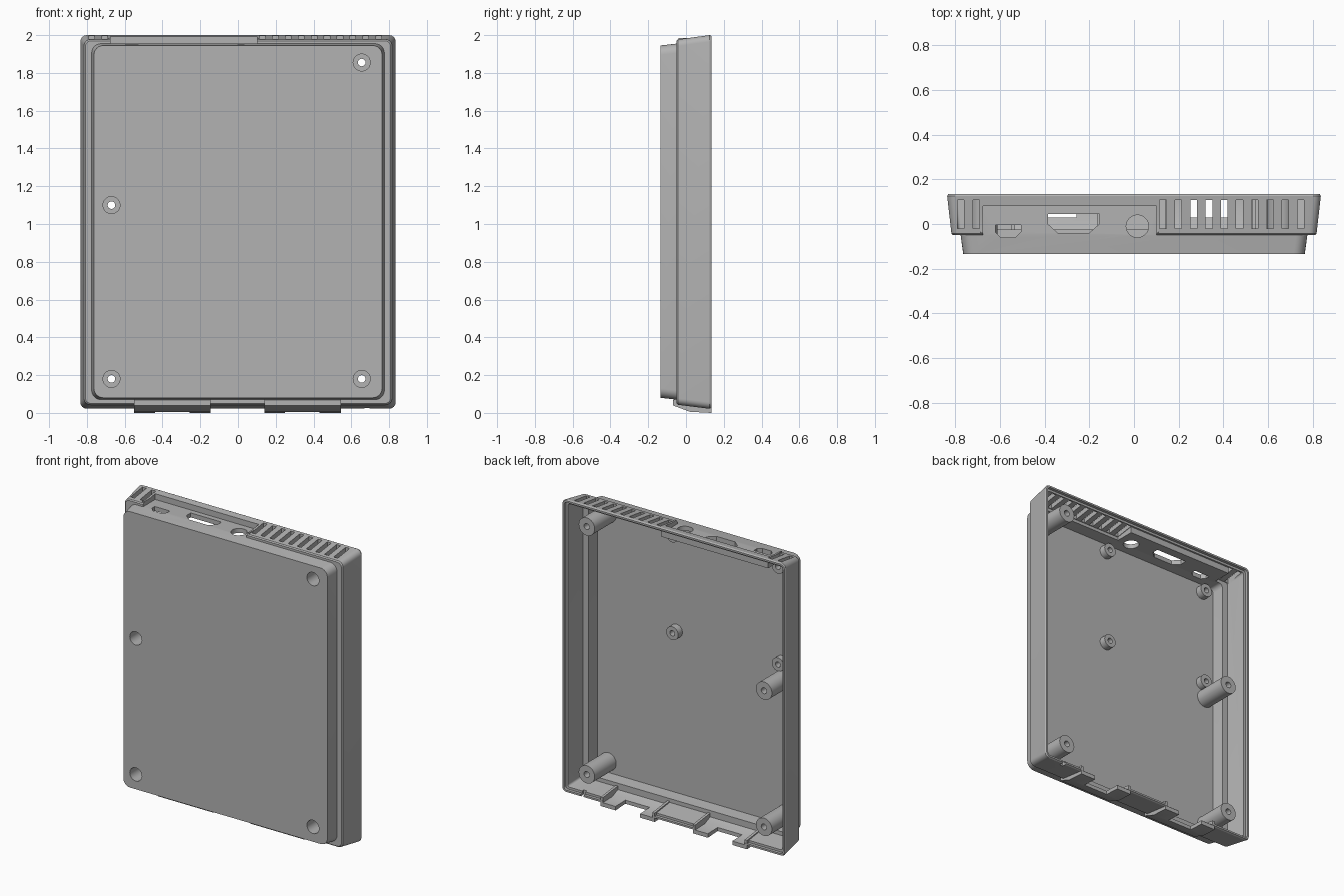
import bpy, bmesh, math
from mathutils import Vector

cube = bpy.data.objects.get("Cube")
if cube:
    bpy.data.objects.remove(cube, do_unlink=True)

grey = bpy.data.materials.new("grey plastic")
grey.use_nodes = True
COLOR = (0.45, 0.45, 0.45, 1)
grey.diffuse_color = COLOR
grey.node_tree.nodes["Principled BSDF"].inputs["Base Color"].default_value = COLOR


def make(name, bm):
    bmesh.ops.recalc_face_normals(bm, faces=bm.faces)
    me = bpy.data.meshes.new(name)
    bm.to_mesh(me)
    bm.free()
    me.materials.append(grey)
    ob = bpy.data.objects.new(name, me)
    bpy.context.collection.objects.link(ob)
    return ob


def loft(bm, rings, cap=True):
    """Skin a list of point rings; without caps the last ring joins the first."""
    vs = [[bm.verts.new(p) for p in ring] for ring in rings]
    n = len(vs[0])
    pairs = list(zip(vs, vs[1:])) + ([] if cap else [(vs[-1], vs[0])])
    for a, b in pairs:
        for i in range(n):
            j = (i + 1) % n
            bm.faces.new((a[i], a[j], b[j], b[i]))
    if cap:
        bm.faces.new(vs[0])
        bm.faces.new(vs[-1])


def prism(bm, pts, a, b, axis):
    place = {"x": lambda p, t: (t, p[0], p[1]),
             "y": lambda p, t: (p[0], t, p[1]),
             "z": lambda p, t: (p[0], p[1], t)}[axis]
    loft(bm, [[place(p, t) for p in pts] for t in (a, b)])


def box(bm, x0, x1, y0, y1, z0, z1):
    prism(bm, [(x0, y0), (x1, y0), (x1, y1), (x0, y1)], z0, z1, "z")


def circle(cx, cy, r, n=32):
    return [(cx + r * math.cos(math.tau * i / n), cy + r * math.sin(math.tau * i / n))
            for i in range(n)]


def rounded(y, hx, z0, z1, r, n=6):
    """Rounded rectangle facing the front."""
    pts = []
    for k, (cx, cz) in enumerate([(hx - r, z1 - r), (r - hx, z1 - r),
                                  (r - hx, z0 + r), (hx - r, z0 + r)]):
        for i in range(n + 1):
            t = math.pi / 2 * (k + i / n)
            pts.append((cx + r * math.cos(t), y, cz + r * math.sin(t)))
    return pts


def boolean(ob, bm, operation):
    tool = make("cutter", bm)
    tool.hide_render = True
    mod = ob.modifiers.new(operation, "BOOLEAN")
    mod.operation, mod.object, mod.solver = operation, tool, "EXACT"
    bpy.ops.object.select_all(action="DESELECT")
    bpy.context.view_layer.objects.active = ob
    ob.select_set(True)
    bpy.ops.object.modifier_apply(modifier=mod.name)
    bpy.data.objects.remove(tool, do_unlink=True)


def smooth(ob):
    bpy.ops.object.select_all(action="DESELECT")
    bpy.context.view_layer.objects.active = ob
    ob.select_set(True)
    bpy.ops.object.shade_smooth_by_angle(angle=math.radians(30))


# Stepped shell, outside from the front face to the rim, then back down inside
bm = bmesh.new()
loft(bm, [rounded(*s) for s in [
    (-.135, .763, .08, 1.945, .05),
    (-.05, .775, .07, 1.955, .05),
    (-.05, .808, .05, 1.97, .03),
    (-.043, .816, .043, 1.977, .035),
    (.125, .835, .022, 2.0, .035),
    (.135, .83, .027, 1.995, .03),
    (.135, .818, .039, 1.983, .02),
    (.115, .818, .039, 1.983, .02),
    (.115, .803, .054, 1.968, .015),
    (-.025, .787, .072, 1.948, .015),
    (-.025, .747, .098, 1.927, .03),
    (-.105, .737, .106, 1.919, .03)]])
shell = make("case_shell", bm)

# Port recess backing and the two latch bulges on the bottom edge
TABS = (-.3475, .3425)
bm = bmesh.new()
box(bm, -.688, .112, -.04, .105, 1.925, 1.985)
for cx in TABS:
    prism(bm, [(-.07, .068), (-.07, .04), (.02, .006), (.134, 0), (.134, .06), (-.03, .08)],
          cx - .2025, cx + .2025, "x")
boolean(shell, bm, "UNION")

# Port recess, hollow latch bulges, vents and screw holes
POSTS = [(.655, 1.855), (-.67, 1.10), (-.67, .18), (.655, .18)]
bm = bmesh.new()
box(bm, -.675, .10, -.3, .08, 1.955, 2.2)
for cx in TABS:
    prism(bm, [(-.025, .1), (-.025, .055), (.03, .03), (.2, .025), (.2, .1)],
          cx - .185, cx + .185, "x")
for x in [-.775, -.705] + [.13 + .0683 * i for i in range(10)]:
    box(bm, x - .015, x + .015, -.02, .107, 1.935, 2.2)
for x, z in POSTS:
    prism(bm, circle(x, z, .045), -.3, -.09, "y")
box(bm, .67, .695, .1, .3, -.1, .06)
boolean(shell, bm, "DIFFERENCE")

# Port openings and the gaps between latch hooks
bm = bmesh.new()
prism(bm, [(-.62, -.005), (-.505, -.005), (-.505, -.035), (-.53, -.06),
           (-.595, -.06), (-.62, -.035)], 1.9, 2.1, "z")
prism(bm, [(-.385, .045), (-.155, .045), (-.155, 0), (-.2, -.04),
           (-.34, -.04), (-.385, 0)], 1.9, 2.1, "z")
prism(bm, circle(.015, -.01, .05), 1.9, 2.1, "z")
for cx in TABS:
    box(bm, cx - .093, cx + .09, .03, .3, -.2, .09)
boolean(shell, bm, "DIFFERENCE")
smooth(shell)


# Hollow round posts: profile of (radius, y) around an axis through x, z
def post(name, x, z, profile):
    bm = bmesh.new()
    loft(bm, [[(px, y, pz) for px, pz in circle(x, z, r)] for r, y in profile], cap=False)
    smooth(make(name, bm))


for i, (x, z) in enumerate(POSTS):
    post(f"screw_post_{i + 1}", x, z, [(.045, -.12), (.06, -.12), (.06, .125),
                                       (.02, .125), (.02, .06), (.045, .06)])
i = 0
for x in (.145, -.645):
    for z in (1.86, 1.2):
        i += 1
        post(f"board_standoff_{i}", x, z, [(.018, -.115), (.045, -.115),
                                           (.045, -.06), (.018, -.06)])
